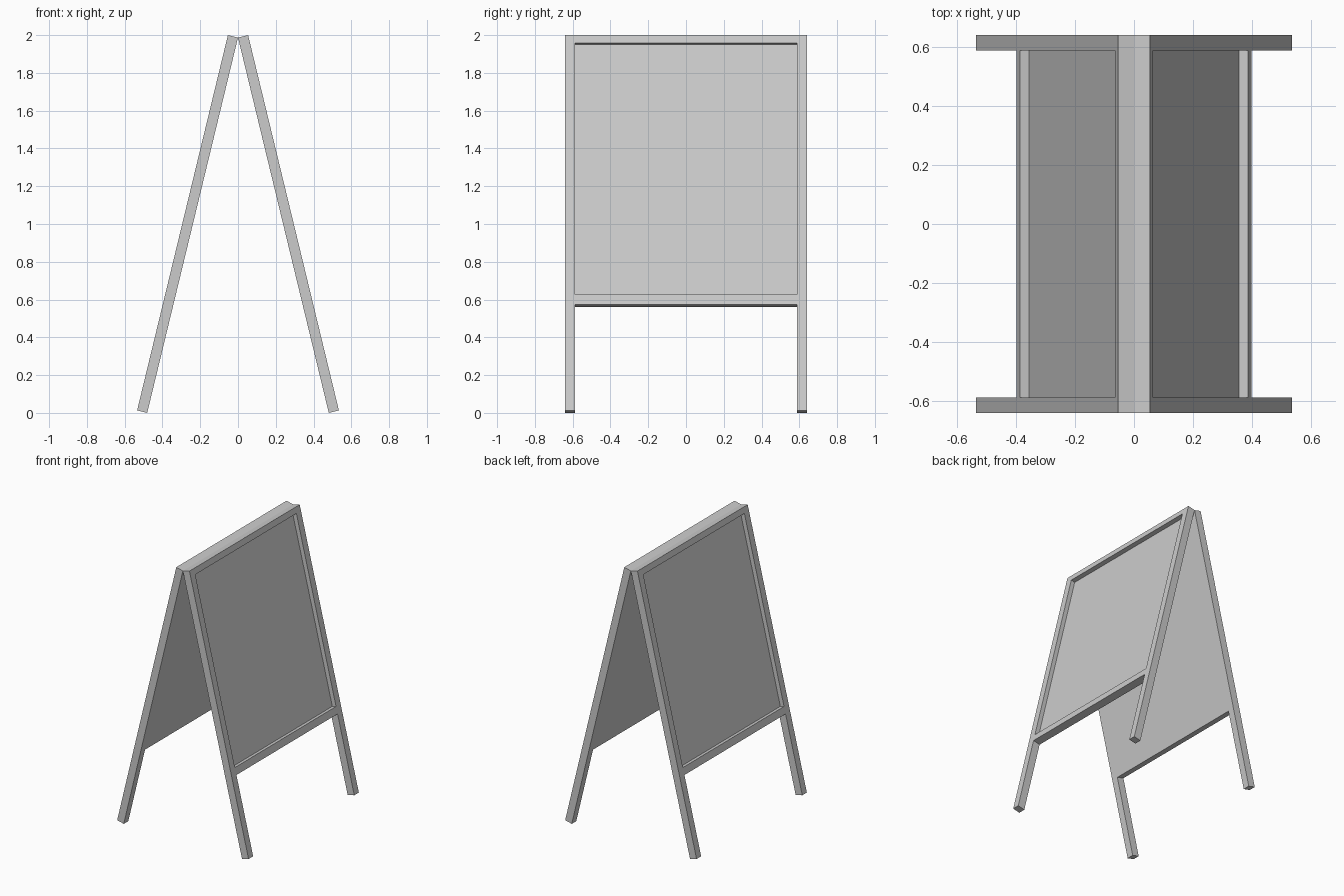
import bpy, bmesh
from math import sin, cos, radians

if "Cube" in bpy.data.objects:
    bpy.data.objects.remove(bpy.data.objects["Cube"])

TILT = radians(13.6)
THICK, RECESS = 0.055, 0.031
INNER_TOP = 2.0 - THICK * sin(TILT)          # ridge height where the boards meet
LENGTH = INNER_TOP / cos(TILT)
WIDTHS = [-0.64, -0.587, 0.587, 0.64]        # leg / panel / leg
ROWS = [0.0, 0.044, 1.414, 1.467, LENGTH]    # top rail / panel / bottom rail / legs


def make_board(name, side):
    """One framed board with legs, built as a single solid leaning on the ridge."""
    bm = bmesh.new()
    # Flat lattice in (depth, width, distance down the leg)
    grid = [[bm.verts.new((0, y, s)) for y in WIDTHS] for s in ROWS]
    panel = None
    for r in range(4):
        for c in range(3):
            if (r, c) == (3, 1):             # open gap between the legs
                continue
            f = bm.faces.new((grid[r][c], grid[r][c + 1],
                              grid[r + 1][c + 1], grid[r + 1][c]))
    # Thickness
    ext = bmesh.ops.extrude_face_region(bm, geom=bm.faces[:], use_keep_orig=True)
    new = ext["geom"]
    for v in (g for g in new if isinstance(g, bmesh.types.BMVert)):
        v.co.x = THICK
    # Recessed panel on the outer side
    mid = (ROWS[1] + ROWS[2]) / 2
    panel = min((f for f in bm.faces if all(v.co.x > THICK / 2 for v in f.verts)),
                key=lambda f: abs(f.calc_center_median().z - mid)
                + abs(f.calc_center_median().y))
    sunk = bmesh.ops.extrude_discrete_faces(bm, faces=[panel])["faces"][0]
    for v in sunk.verts:
        v.co.x -= RECESS
    # Lean the board outward
    for v in bm.verts:
        d, s = v.co.x, v.co.z
        v.co.x = side * (d * cos(TILT) + s * sin(TILT))
        v.co.z = INNER_TOP + d * sin(TILT) - s * cos(TILT)
    bmesh.ops.recalc_face_normals(bm, faces=bm.faces[:])
    mesh = bpy.data.meshes.new(name)
    bm.to_mesh(mesh)
    bm.free()
    bpy.context.collection.objects.link(bpy.data.objects.new(name, mesh))


make_board("right_board", 1)
make_board("left_board", -1)
